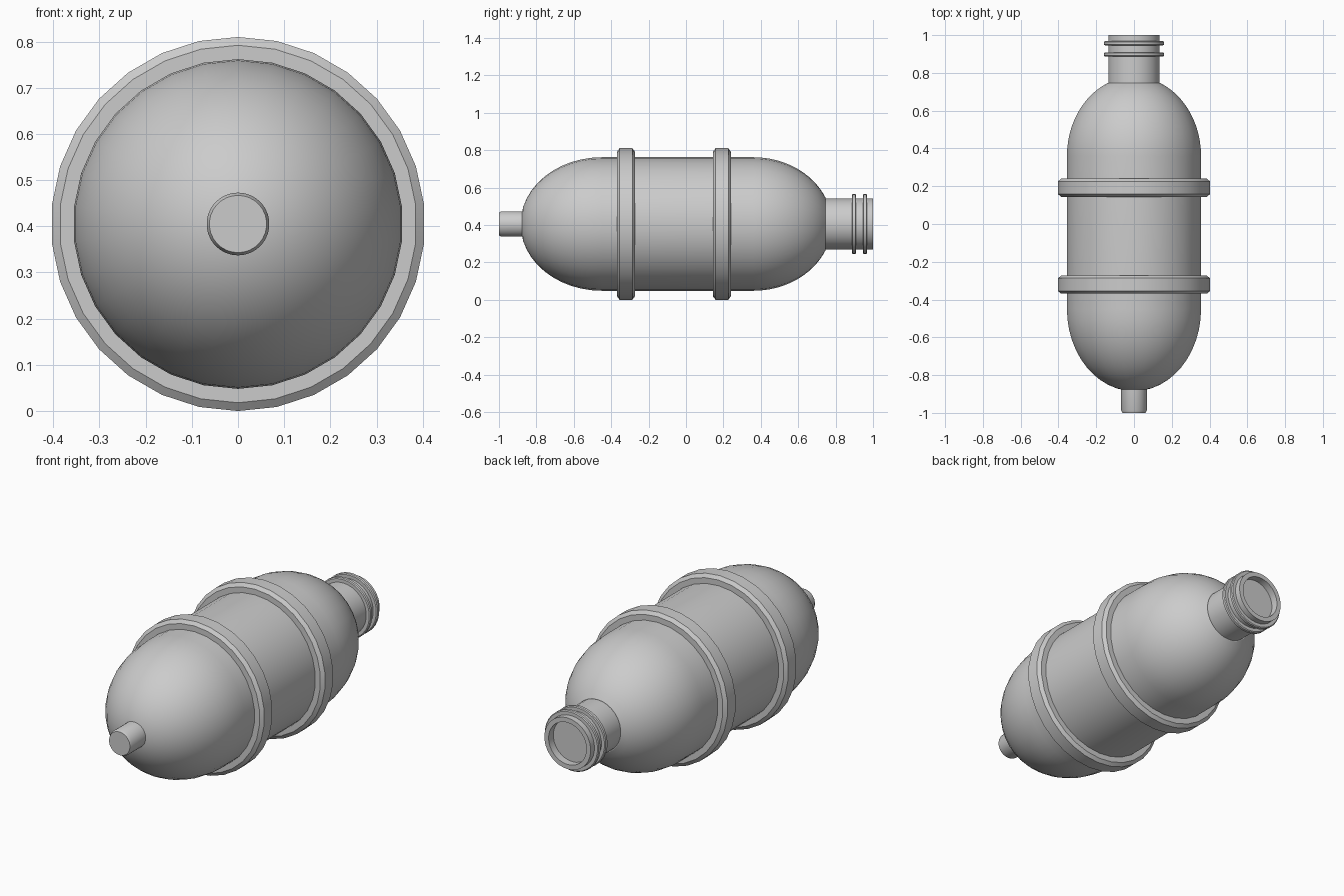
import bpy, bmesh
from math import sin, cos, pi, radians

if "Cube" in bpy.data.objects:
    bpy.data.objects.remove(bpy.data.objects["Cube"])

ZC = 0.405   # height of the long axis
R = 0.357    # tank radius


def lathe(name, profile, n=30, closed=False):
    """Revolve (radius, y) points about the long axis; a radius of 0 is a pole."""
    bm = bmesh.new()
    rings = []
    for r, y in profile:
        if r < 1e-6:
            rings.append([bm.verts.new((0, y, ZC))] * n)
        else:
            rings.append([bm.verts.new((r * sin(2 * pi * i / n), y, ZC + r * cos(2 * pi * i / n)))
                          for i in range(n)])
    pairs = list(zip(rings, rings[1:]))
    if closed:
        pairs.append((rings[-1], rings[0]))
    for a, b in pairs:
        for i in range(n):
            j = (i + 1) % n
            quad = list(dict.fromkeys([a[i], a[j], b[j], b[i]]))
            bm.faces.new(quad)
    bmesh.ops.recalc_face_normals(bm, faces=bm.faces)
    me = bpy.data.meshes.new(name)
    bm.to_mesh(me)
    bm.free()
    ob = bpy.data.objects.new(name, me)
    bpy.context.collection.objects.link(ob)
    bpy.context.view_layer.objects.active = ob
    ob.select_set(True)
    bpy.ops.object.shade_smooth_by_angle(angle=radians(28))
    ob.select_set(False)
    return ob


# Tank: domed front, straight middle, domed rear cut off at the neck
K = 12
tank = [(R * sin(pi / 2 * k / K), -0.45 - 0.435 * cos(pi / 2 * k / K)) for k in range(K + 1)]
END = radians(66.8)
tank += [(R * cos(END * k / K), 0.36 + 0.42 * sin(END * k / K)) for k in range(K + 1)]
tank.append((0, tank[-1][1]))
lathe("tank_body", tank)

# Two chamfered bands around the tank
for name, y in (("front_band", -0.321), ("rear_band", 0.192)):
    lathe(name, [(0.345, y - 0.048), (0.387, y - 0.048), (0.405, y - 0.034),
                 (0.405, y + 0.034), (0.387, y + 0.048), (0.345, y + 0.048)], closed=True)

# Rear neck with a shallow recessed mouth
lathe("rear_neck", [(0, 0.72), (0.137, 0.72), (0.137, 1.0), (0.112, 1.0), (0.112, 0.96), (0, 0.96)])

# Thread rings on the neck
for i, y in enumerate((0.898, 0.957)):
    lathe(f"neck_ring_{i + 1}", [(0.13, y - 0.011), (0.155, y - 0.011), (0.16, y - 0.007),
                                 (0.16, y + 0.007), (0.155, y + 0.011), (0.13, y + 0.011)], closed=True)

# Front valve stub with a bevelled tip
lathe("front_valve", [(0, -0.82), (0.068, -0.82), (0.068, -0.987), (0.062, -1.0), (0, -1.0)])
